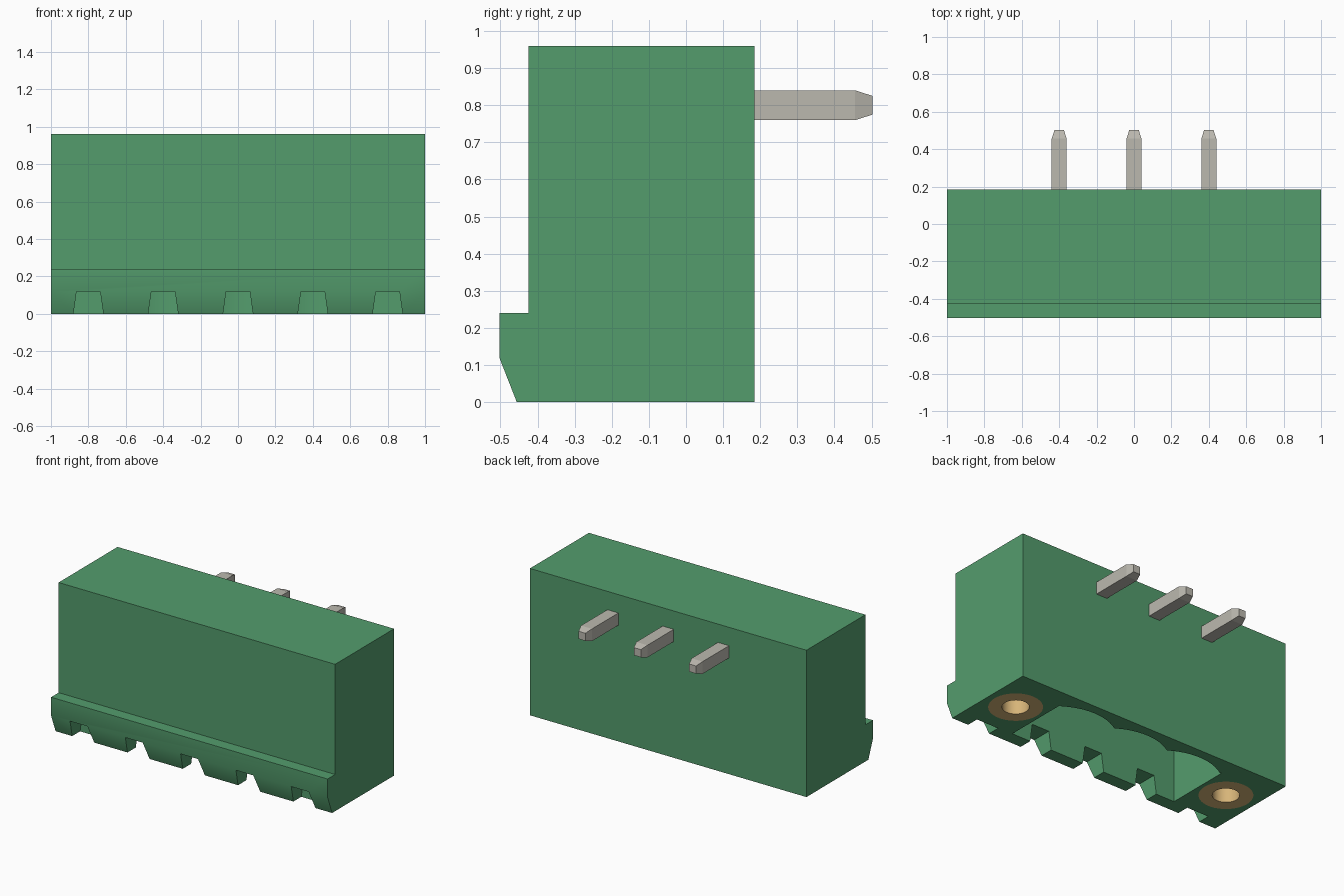
import bpy, bmesh, math

cube = bpy.data.objects.get("Cube")
if cube:
    bpy.data.objects.remove(cube, do_unlink=True)


def material(name, rgb, metallic=0.0):
    m = bpy.data.materials.new(name)
    m.use_nodes = True
    m.diffuse_color = (*rgb, 1)
    m.node_tree.nodes["Principled BSDF"].inputs["Base Color"].default_value = (*rgb, 1)
    return m


GREEN = material("green plastic", (0.088, 0.335, 0.152))
TIN = material("tinned metal", (0.50, 0.485, 0.43))
BRASS = material("brass", (0.68, 0.46, 0.19))


def loft(name, rings, mat, closed=False):
    """Skin a list of equal point rings; cap the ends unless closed."""
    bm = bmesh.new()
    loops = [[bm.verts.new(p) for p in ring] for ring in rings]
    pairs = list(zip(loops, loops[1:])) + ([(loops[-1], loops[0])] if closed else [])
    for a, b in pairs:
        for i in range(len(a)):
            j = (i + 1) % len(a)
            bm.faces.new((a[i], a[j], b[j], b[i]))
    if not closed:
        bm.faces.new(loops[0])
        bm.faces.new(loops[-1])
    bmesh.ops.recalc_face_normals(bm, faces=bm.faces)
    mesh = bpy.data.meshes.new(name)
    bm.to_mesh(mesh)
    bm.free()
    mesh.materials.append(mat)
    ob = bpy.data.objects.new(name, mesh)
    bpy.context.collection.objects.link(ob)
    return ob


def activate(ob):
    bpy.ops.object.select_all(action='DESELECT')
    ob.select_set(True)
    bpy.context.view_layer.objects.active = ob


def smooth(ob):
    activate(ob)
    bpy.ops.object.shade_smooth_by_angle(angle=math.radians(25))


def cut(target, cutter):
    mod = target.modifiers.new("cut", 'BOOLEAN')
    mod.operation = 'DIFFERENCE'
    mod.solver = 'EXACT'
    mod.object = cutter
    activate(target)
    bpy.ops.object.modifier_apply(modifier=mod.name)
    bpy.data.objects.remove(cutter, do_unlink=True)


def circle(x, y, z, r, n=48):
    return [(x + r * math.cos(2 * math.pi * i / n), y + r * math.sin(2 * math.pi * i / n), z)
            for i in range(n)]


PITCH = 0.4
PIN_Y = -0.12
NUT_X, NUT_R, HOLE_R, NUT_DEPTH = 0.8, 0.16, 0.08, 0.5

# Housing: side profile with the front lip, extruded along x
profile = [(-0.456, 0), (0.184, 0), (0.184, 0.96), (-0.425, 0.96),
           (-0.425, 0.24), (-0.503, 0.24), (-0.503, 0.12)]
housing = loft("housing", [[(x, y, z) for y, z in profile] for x in (-1, 1)], GREEN)

# Plug cavity, open below, with three scallops in its back wall
outline = [(-0.615, -0.37), (0.615, -0.37), (0.615, 0.06)]
half, rise, steps = 0.2, 0.06, 12
radius = (half ** 2 + rise ** 2) / (2 * rise)
sweep = math.asin(half / radius)
for cx in (PITCH, 0, -PITCH):
    for i in range(steps + (cx < 0)):
        a = sweep * (1 - 2 * i / steps)
        outline.append((cx + radius * math.sin(a), 0.06 + rise - radius * (1 - math.cos(a))))
outline.append((-0.615, 0.06))
cut(housing, loft("cavity_cutter", [[(x, y, z) for x, y in outline] for z in (-0.1, 0.72)], GREEN))

# Coding notches in the lower front wall; the outer two are blind
for k in range(-2, 3):
    cx, back = k * PITCH, -0.375 if abs(k) == 2 else -0.3
    section = [(-0.087, -0.05), (0.087, -0.05), (0.063, 0.12), (-0.063, 0.12)]
    cut(housing, loft("notch_cutter", [[(cx + x, y, z) for x, z in section]
                                       for y in (-0.6, back)], GREEN))

# Threaded flange inserts set flush into the underside
for side, label in ((1, "left"), (-1, "right")):
    x = side * NUT_X
    cut(housing, loft("insert_cutter", [circle(x, PIN_Y, z, NUT_R)
                                        for z in (-0.1, NUT_DEPTH)], GREEN))
    smooth(loft(label + "_brass_insert",
                [circle(x, PIN_Y, z, r) for z, r in
                 ((0, NUT_R), (NUT_DEPTH, NUT_R), (NUT_DEPTH, HOLE_R), (0, HOLE_R))],
                BRASS, closed=True))
smooth(housing)

# Right-angled contact pins: (y, z, half width, offset y, offset z)
path = [(PIN_Y, 0.19, 0.025, -1, 0), (PIN_Y, 0.24, 0.04, -1, 0), (PIN_Y, 0.80, 0.04, -1, 1),
        (0.456, 0.80, 0.04, 0, 1), (0.503, 0.80, 0.025, 0, 1)]
for cx, label in ((-PITCH, "right"), (0, "middle"), (PITCH, "left")):
    loft(label + "_contact_pin",
         [[(cx + sx * h, y + s * h * oy, z + s * h * oz)
           for sx, s in ((-1, -1), (1, -1), (1, 1), (-1, 1))]
          for y, z, h, oy, oz in path], TIN)
